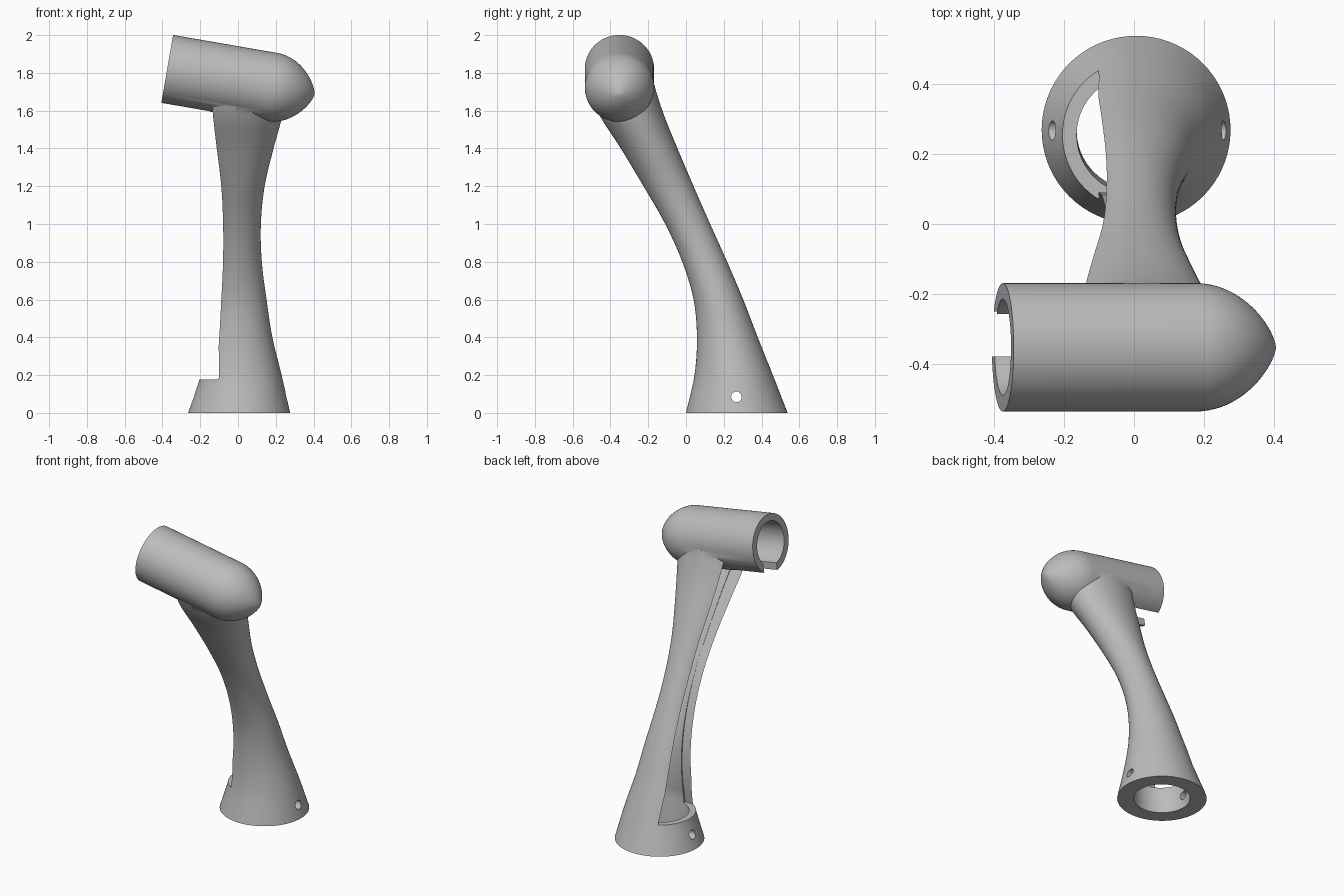
import bpy, bmesh
from math import sin, cos, pi, radians, sqrt
from mathutils import Matrix, Vector

cube = bpy.data.objects.get("Cube")
if cube:
    bpy.data.objects.remove(cube)

grey = bpy.data.materials.new("plain grey")
grey.use_nodes = True
COLOUR = (0.5, 0.5, 0.5, 1)
grey.diffuse_color = COLOUR
grey.node_tree.nodes["Principled BSDF"].inputs["Base Color"].default_value = COLOUR

# Arm sections every 0.2 in height: front y, back y, half width, slot position
STEP = 0.2
SECTIONS = [(0, .538, .27, .5), (.045, .46, .225, .52), (.058, .38, .176, .6),
            (.04, .303, .145, .65), (-.02, .218, .12, .71), (-.11, .128, .115, .74),
            (-.225, .04, .135, .7), (-.345, -.045, .182, .65),
            (-.47, -.125, .235, .6), (-.53, -.18, .26, .6)]
MID_X = 0.006
RIM = 0.178


def section(z):
    """Smoothly interpolated centre y, half width, half depth and slot position."""
    t = max(z, 0) / STEP
    i = min(int(t), len(SECTIONS) - 2)
    t -= i
    rows = [SECTIONS[min(max(i + n, 0), len(SECTIONS) - 1)] for n in (-1, 0, 1, 2)]
    if i == 0:
        rows[0] = [2 * a - b for a, b in zip(rows[1], rows[2])]
    front, back, rx, k = [b + t * ((c - a) / 2 + t * (a - 2.5 * b + 2 * c - d / 2
                          + t * (1.5 * (b - c) + (d - a) / 2)))
                          for a, b, c, d in zip(*rows)]
    return (front + back) / 2, rx, (back - front) / 2, k


def make(name, bm):
    bmesh.ops.recalc_face_normals(bm, faces=bm.faces)
    mesh = bpy.data.meshes.new(name)
    bm.to_mesh(mesh)
    bm.free()
    mesh.materials.append(grey)
    ob = bpy.data.objects.new(name, mesh)
    bpy.context.collection.objects.link(ob)
    return ob


def loft(name, rings):
    """Closed solid skinned through rings of equal length."""
    bm = bmesh.new()
    loops = [[bm.verts.new(p) for p in ring] for ring in rings]
    count = len(loops[0])
    for low, high in zip(loops, loops[1:]):
        for i in range(count):
            j = (i + 1) % count
            bm.faces.new((low[i], low[j], high[j], high[i]))
    bm.faces.new(loops[0])
    bm.faces.new(loops[-1])
    return make(name, bm)


def heights(low, high, count=44):
    return [low + (high - low) * i / count for i in range(count + 1)]


def ellipse(z, wall=0.0, sides=72):
    y, rx, ry, k = section(z)
    rx, ry = rx - wall, ry - wall
    left = rx
    if wall:  # straight socket in the base
        rx, ry = min(rx, 0.17), min(ry, 0.17)
        left = rx
    else:  # the base leans in towards the slot rim
        left -= 0.022 * max(0, 1 - abs(z / RIM - 1))
    ring = []
    for i in range(sides):
        a = 2 * pi * i / sides
        ring.append((MID_X + (rx if cos(a) > 0 else left) * cos(a), y + ry * sin(a), z))
    return ring


def slot_ring(z):
    y, rx, ry, k = section(z)
    w = ry * sqrt(1 - k * k)
    return [(x, y + s * w, z) for x, s in ((-.5, -1), (-.2 * rx, -1), (-.2 * rx, 1), (-.5, 1))]


def boolean(target, tool, operation):
    mod = target.modifiers.new(operation, 'BOOLEAN')
    mod.operation, mod.solver, mod.object = operation, 'EXACT', tool
    bpy.context.view_layer.objects.active = target
    bpy.ops.object.modifier_apply(modifier=mod.name)
    bpy.data.objects.remove(tool)


# Head axis frame: local x runs from the open end towards the nose
HEAD = Matrix.Translation((-.375, -.3525, 1.82)) @ Matrix.Rotation(radians(9.8), 4, 'Y')


def revolve(name, profile, sides=72):
    return loft(name, [[HEAD @ Vector((x, r * cos(a), r * sin(a)))
                        for a in (2 * pi * i / sides for i in range(sides))]
                       for x, r in profile])


# Curved hollow arm with a long side slot
body = loft("stand_body", [ellipse(z) for z in heights(0, 1.74)])
boolean(body, loft("arm_hollow", [ellipse(z, .034) for z in heights(-.02, 1.70)]), 'DIFFERENCE')
boolean(body, loft("arm_slot", [slot_ring(z) for z in heights(RIM, 1.76)]), 'DIFFERENCE')

# Screw hole through both base walls
bm = bmesh.new()
bmesh.ops.create_cone(bm, cap_ends=True, segments=24, radius1=.028, radius2=.028, depth=1,
                      matrix=Matrix.Translation((0, .267, .085)) @ Matrix.Rotation(pi / 2, 4, 'Y'))
boolean(body, make("screw_hole", bm), 'DIFFERENCE')

# Tubular head with a tapering nose
LENGTH, NOSE, RADIUS = .56, .232, .1835
nose = [(LENGTH + NOSE * sin(a), RADIUS * cos(a) ** 1.4) for a in (pi / 2 * i / 20 for i in range(20))]
tip = [(LENGTH + NOSE, .001)]
boolean(body, revolve("head", [(0, RADIUS)] + nose + tip), 'UNION')
boolean(body, revolve("head_bore", [(-.05, .138), (LENGTH, .138)]), 'DIFFERENCE')

# Cable gap along the underside of the tube, up to the arm
bm = bmesh.new()
bmesh.ops.create_cube(bm, size=1, matrix=HEAD @ Matrix.Translation((.09, .038, -.145))
                      @ Matrix.Diagonal((.34, .13, .09, 1)))
boolean(body, make("cable_gap", bm), 'DIFFERENCE')

bpy.ops.object.select_all(action='DESELECT')
body.select_set(True)
bpy.context.view_layer.objects.active = body
bpy.ops.object.shade_smooth_by_angle(angle=radians(30))
